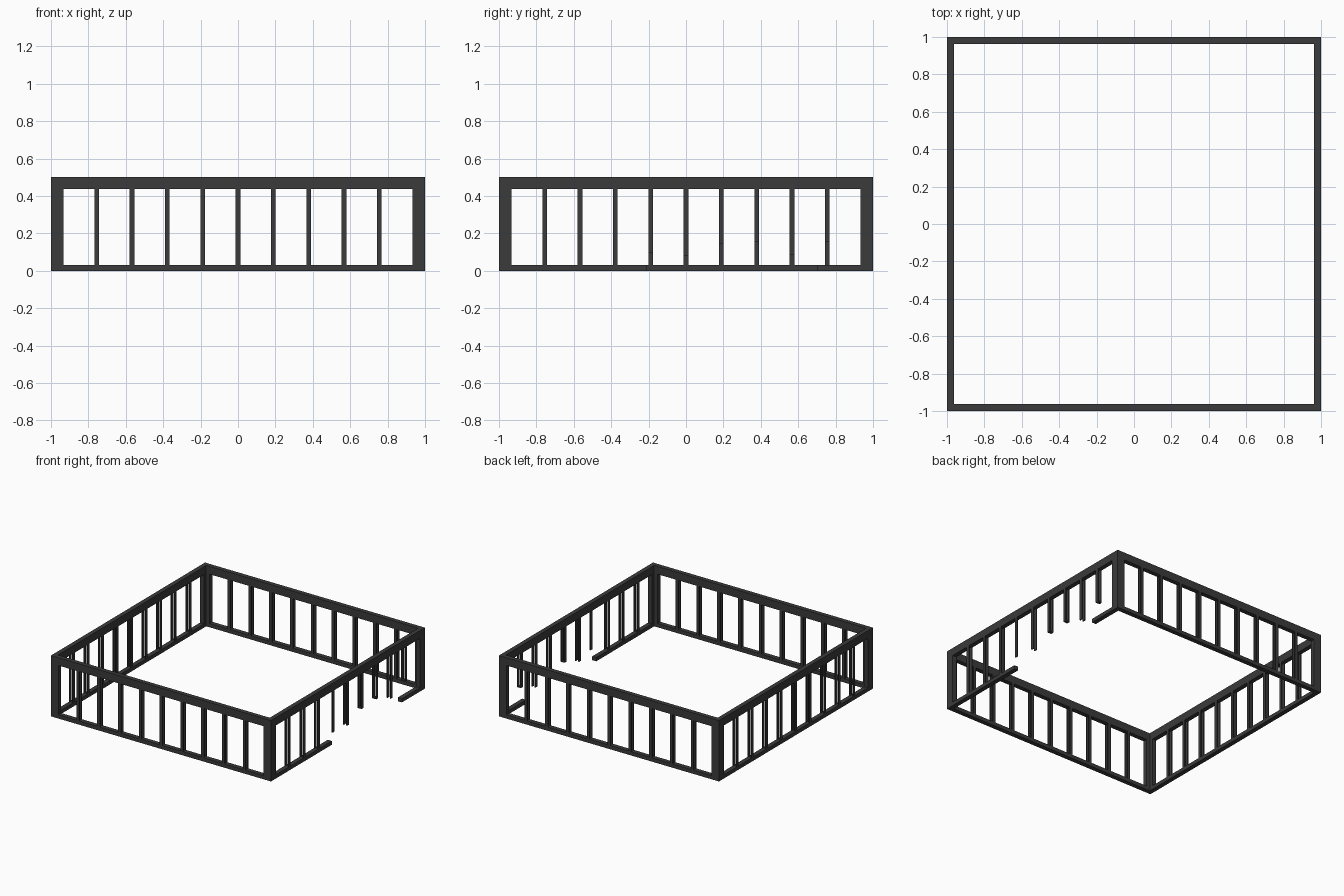
import bpy, bmesh, math
from mathutils import Matrix

if "Cube" in bpy.data.objects:
    bpy.data.objects.remove(bpy.data.objects["Cube"])

mat = bpy.data.materials.new("dark grey metal")
mat.diffuse_color = (0.043, 0.043, 0.043, 1)
mat.use_nodes = True
mat.node_tree.nodes["Principled BSDF"].inputs["Base Color"].default_value = mat.diffuse_color

T = 0.037        # panel thickness
PLATE = 0.008    # thickness of each baluster plate
W = 0.025        # baluster width
TOP, RAIL, BASE, POST = 0.5, 0.436, 0.031, 0.067
SPOTS = [i * 0.189 for i in range(-4, 5)]


def boxes(name, items, angle):
    """Boxes on the front side (y = -1), turned about z onto another side."""
    bm = bmesh.new()
    for x0, x1, y0, y1, z0, z1 in items:
        m = (Matrix.Translation(((x0 + x1) / 2, (y0 + y1) / 2, (z0 + z1) / 2))
             @ Matrix.Diagonal((x1 - x0, y1 - y0, z1 - z0, 1)))
        bmesh.ops.create_cube(bm, size=1, matrix=m)
    bm.transform(Matrix.Rotation(angle, 4, 'Z'))
    me = bpy.data.meshes.new(name)
    bm.to_mesh(me)
    bm.free()
    me.materials.append(mat)
    ob = bpy.data.objects.new(name, me)
    bpy.context.collection.objects.link(ob)


# broken balusters of the right side: index -> (lower end, has inner plate, has end cap)
BROKEN = {3: (0.095, False, False), 4: (0.08, True, False), 5: (0.145, True, True),
          6: (0.153, True, True), 7: (0.085, True, False), 8: (0.153, True, True)}
out, inn = -1, -1 + T

for k, side in enumerate(("front", "right", "back", "left")):
    a = k * math.pi / 2
    damaged = side == "right"
    # the front and back reach the corners, the other two butt against them
    e = 1 if k % 2 == 0 else 1 - T
    boxes(side + "_top_rail", [(-e, e, out, inn, RAIL, TOP)], a)
    spans = [(-e, -0.21), (0.70, e)] if damaged else [(-e, e)]
    boxes(side + "_bottom_rail", [(s, t, out, inn, 0, BASE) for s, t in spans], a)
    boxes(side + "_end_posts", [(-e, -1 + POST, out, inn, BASE, RAIL),
                                (1 - POST, e, out, inn, BASE, RAIL)], a)
    # each baluster is an outer and an inner flat plate
    plates = []
    for i, c in enumerate(SPOTS):
        low, inner, cap = BROKEN.get(i, (BASE, True, False)) if damaged else (BASE, True, False)
        l, r = c - W / 2, c + W / 2
        plates.append((l, r, out, out + PLATE, low, RAIL))
        if inner:
            plates.append((l, r, inn - PLATE, inn, low, RAIL))
        if cap:
            plates.append((l, r, out + PLATE, inn - PLATE, low, low + 0.01))
    boxes(side + "_balusters", plates, a)
